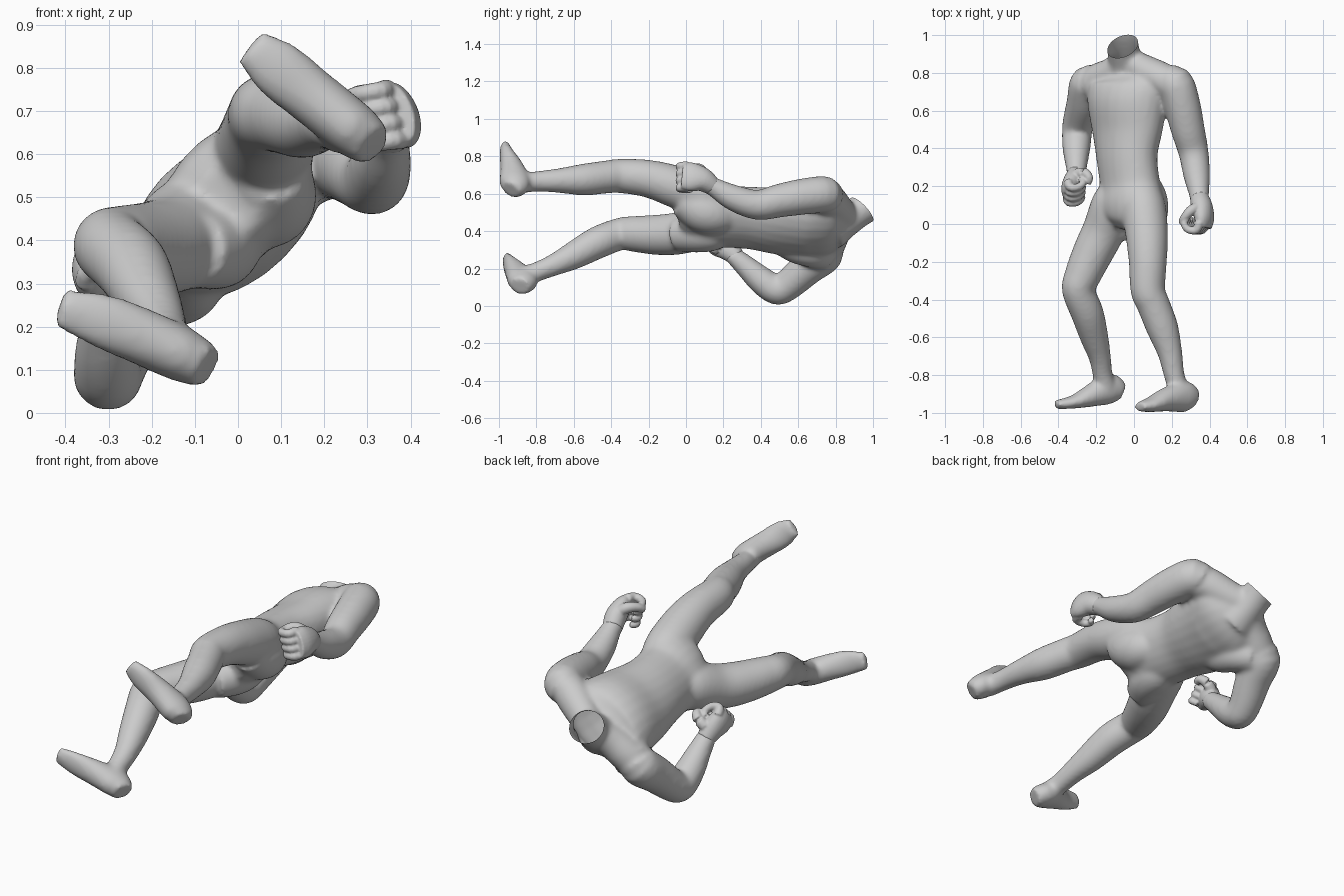
import bpy, bmesh, math
from mathutils import Vector


def spline(rows, steps=4):
    """Catmull-Rom through rows of numbers"""
    out = []
    n = len(rows)
    for i in range(n - 1):
        p = [rows[max(0, min(n - 1, i + k))] for k in (-1, 0, 1, 2)]
        for s in range(steps):
            t = s / steps
            out.append([0.5 * (2 * b + (c - a) * t + (2 * a - 5 * b + 4 * c - d) * t * t
                               + (3 * b - a - 3 * c + d) * t ** 3) for a, b, c, d in zip(*p)])
    out.append(list(rows[-1]))
    return out


def loft(bm, rows, sides=24):
    """Closed tube; each row is x, y, z, half width, half depth, roll in degrees"""
    rows = spline(rows)
    pts = [Vector(r[:3]) for r in rows]
    rings = []
    for i, r in enumerate(rows):
        t = (pts[min(i + 1, len(pts) - 1)] - pts[max(i - 1, 0)]).normalized()
        a = math.radians(r[5])
        w = Vector((math.cos(a), 0, math.sin(a)))
        w = (w - t * w.dot(t)).normalized()
        n = t.cross(w)
        rings.append([bm.verts.new(pts[i] + w * r[3] * math.cos(q) + n * r[4] * math.sin(q))
                      for q in (2 * math.pi * k / sides for k in range(sides))])
    faces = [bm.faces.new(rings[0]), bm.faces.new(rings[-1])]
    for a, b in zip(rings, rings[1:]):
        for k in range(sides):
            m = (k + 1) % sides
            faces.append(bm.faces.new((a[k], a[m], b[m], b[k])))
    bmesh.ops.recalc_face_normals(bm, faces=faces)


def limb(bm, rows):
    """Round tube; each row is x, y, z, radius"""
    loft(bm, [(x, y, z, r, r, 40) for x, y, z, r in rows])


def fuse(name, bm, voxel, rounds):
    """Turn overlapping volumes into one smooth skin"""
    me = bpy.data.meshes.new(name)
    bm.to_mesh(me)
    bm.free()
    ob = bpy.data.objects.new(name, me)
    bpy.context.collection.objects.link(ob)
    m = ob.modifiers.new("skin", 'REMESH')
    m.mode = 'VOXEL'
    m.voxel_size = voxel
    s = ob.modifiers.new("soften", 'SMOOTH')
    s.factor = 0.5
    s.iterations = rounds
    bpy.ops.object.select_all(action='DESELECT')
    bpy.context.view_layer.objects.active = ob
    ob.select_set(True)
    for mod in ("skin", "soften"):
        bpy.ops.object.modifier_apply(modifier=mod)
    bpy.ops.object.shade_smooth()
    return ob


body = bmesh.new()
# torso, twisting from pelvis to shoulders
loft(body, [(-.03, -.03, .485, .10, .08, 50), (-.02, .02, .49, .16, .125, 50),
            (-.015, .10, .50, .20, .145, 50), (-.02, .20, .48, .185, .138, 50),
            (-.037, .35, .47, .188, .138, 48), (-.035, .50, .455, .215, .15, 42),
            (-.035, .65, .453, .235, .165, 36), (-.025, .74, .44, .245, .145, 35),
            (-.03, .80, .44, .19, .11, 35), (-.04, .85, .45, .09, .07, 35)])
# muscle below the low-side shoulder blade
limb(body, [(-.09, .46, .37, .06), (-.11, .57, .315, .08), (-.13, .67, .29, .085), (-.19, .74, .275, .085)])
# neck
limb(body, [(-.03, .78, .42, .12), (-.045, .85, .455, .092), (-.06, .94, .515, .085), (-.07, 1.04, .57, .09)])
# shoulder slopes
limb(body, [(-.045, .87, .465, .07), (.06, .81, .52, .085), (.15, .765, .57, .09), (.22, .73, .60, .08)])
limb(body, [(-.045, .87, .465, .07), (-.11, .80, .40, .085), (-.18, .765, .335, .09), (-.24, .74, .275, .085)])
# buttocks
limb(body, [(.04, .27, .47, .06), (.06, .17, .485, .105), (.068, .08, .51, .115), (.075, -.02, .57, .09)])
limb(body, [(-.03, .25, .41, .06), (-.045, .15, .395, .10), (-.06, .05, .39, .105), (-.11, -.05, .38, .09)])
# raised-side arm
limb(body, [(.08, .70, .52, .05), (.15, .735, .56, .085), (.215, .745, .595, .098), (.255, .63, .585, .097),
            (.285, .50, .563, .09), (.315, .38, .54, .08), (.333, .25, .58, .07), (.345, .15, .635, .052),
            (.35, .10, .66, .05)])
# low-side arm, bent at the elbow
limb(body, [(-.12, .70, .37, .05), (-.18, .735, .335, .085), (-.238, .745, .28, .10), (-.262, .65, .205, .094),
            (-.295, .54, .108, .083), (-.302, .48, .087, .08), (-.305, .40, .14, .074), (-.305, .31, .22, .058),
            (-.305, .24, .28, .046)])
# raised-side leg and foot
limb(body, [(.02, .24, .51, .06), (.045, .12, .57, .115), (.067, -.05, .635, .113), (.073, -.20, .68, .101),
            (.073, -.35, .695, .092), (.10, -.42, .69, .088), (.15, -.55, .675, .085), (.19, -.68, .67, .066),
            (.213, -.80, .665, .055), (.24, -.89, .655, .055)])
loft(body, [(.315, -.937, .62, .05, .055, 50), (.27, -.915, .655, .064, .085, 50), (.17, -.93, .735, .066, .064, 50),
            (.09, -.957, .80, .068, .04, 50), (.028, -.968, .85, .046, .026, 50)])
# low-side leg and foot
limb(body, [(-.06, .24, .45, .07), (-.10, .12, .435, .118), (-.158, -.03, .39, .114), (-.217, -.15, .38, .108),
            (-.275, -.28, .385, .096), (-.295, -.35, .385, .087), (-.248, -.47, .34, .087), (-.21, -.60, .27, .075),
            (-.182, -.70, .222, .06), (-.167, -.79, .185, .053), (-.15, -.86, .16, .055)])
loft(body, [(-.07, -.89, .105, .05, .055, 66), (-.13, -.873, .135, .064, .083, 66), (-.23, -.91, .18, .066, .06, 66),
            (-.32, -.942, .215, .064, .036, 66), (-.415, -.957, .245, .046, .024, 66)])
ob = fuse("body", body, .011, 14)

# open, slanted cut at the neck
bm = bmesh.new()
bm.from_mesh(ob.data)
bmesh.ops.bisect_plane(bm, geom=bm.verts[:] + bm.edges[:] + bm.faces[:], plane_co=(-.06, .94, .515),
                       plane_no=(-.30, .70, .64), clear_outer=True)
bm.to_mesh(ob.data)
bm.free()


def hand(name, palm, first, last, curl, thumb):
    """Half-closed fist: palm, four curled fingers and a thumb"""
    bm = bmesh.new()
    loft(bm, palm)
    for i in range(4):
        k = Vector(first).lerp(Vector(last), i / 3)
        limb(bm, [(*(k + Vector(c)), r) for c, r in zip(curl, (.024, .022, .020, .018, .014))])
    limb(bm, thumb)
    fuse(name, bm, .006, 3)


hand("raised_side_hand",
     [(.345, .14, .64, .05, .05, -70), (.36, .09, .675, .066, .055, -70),
      (.372, .03, .69, .08, .048, -70), (.37, -.02, .695, .072, .035, -70)],
     (.378, -.01, .635), (.345, -.01, .75),
     [(0, .02, 0), (-.015, -.022, -.003), (-.06, -.018, -.01), (-.08, .015, -.015), (-.06, .04, -.015)],
     [(.34, .09, .71, .03), (.30, .07, .735, .027), (.265, .03, .73, .022), (.25, .005, .71, .017)])
hand("low_side_hand",
     [(-.305, .27, .26, .046, .047, 0), (-.322, .225, .305, .052, .064, 0),
      (-.34, .185, .335, .046, .076, 0), (-.34, .155, .36, .034, .07, 0)],
     (-.355, .13, .315), (-.348, .21, .395),
     [(0, .015, -.015), (.01, -.016, .014), (.055, -.014, .01), (.08, .012, -.012), (.062, .032, -.03)],
     [(-.30, .265, .325, .03), (-.262, .27, .355, .027), (-.238, .245, .375, .022), (-.243, .215, .368, .017)])
